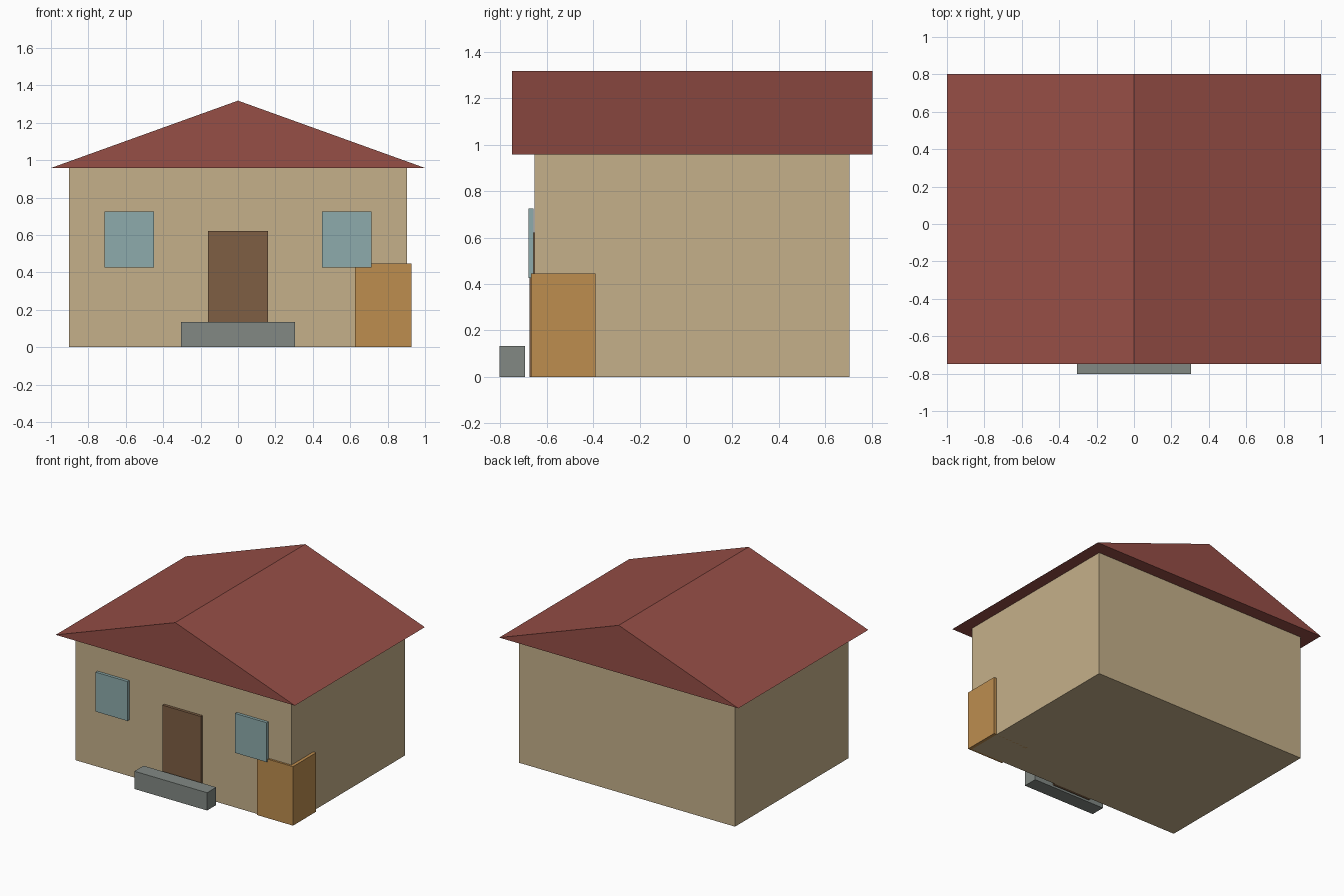
import bpy, bmesh

if "Cube" in bpy.data.objects:
    bpy.data.objects.remove(bpy.data.objects["Cube"])


def material(name, rgb):
    # sRGB bytes to linear diffuse colour
    lin = [((c / 255 + 0.055) / 1.055) ** 2.4 for c in rgb]
    m = bpy.data.materials.new(name)
    m.diffuse_color = (*lin, 1)
    m.use_nodes = True
    m.node_tree.nodes["Principled BSDF"].inputs["Base Color"].default_value = m.diffuse_color
    return m


def finish(name, bm, mat):
    bmesh.ops.recalc_face_normals(bm, faces=bm.faces)
    me = bpy.data.meshes.new(name)
    bm.to_mesh(me)
    bm.free()
    me.materials.append(mat)
    ob = bpy.data.objects.new(name, me)
    bpy.context.collection.objects.link(ob)
    return ob


def prism(name, profile, y0, y1, mat):
    # extrude an x-z profile along y
    bm = bmesh.new()
    face = bm.faces.new([bm.verts.new((x, y0, z)) for x, z in profile])
    ext = bmesh.ops.extrude_face_region(bm, geom=[face])["geom"]
    verts = [g for g in ext if isinstance(g, bmesh.types.BMVert)]
    bmesh.ops.translate(bm, verts=verts, vec=(0, y1 - y0, 0))
    return finish(name, bm, mat)


def box(name, x, y, z, mat):
    profile = [(x[0], z[0]), (x[1], z[0]), (x[1], z[1]), (x[0], z[1])]
    return prism(name, profile, y[0], y[1], mat)


plaster = material("beige plaster", (197, 176, 138))
tile = material("red roof", (150, 78, 70))
wood = material("brown door", (126, 95, 68))
glass = material("blue glass", (141, 171, 172))
stone = material("grey stone", (130, 137, 132))
crate_wood = material("orange wood", (189, 141, 79))

# House body and gable roof
box("walls", (-0.903, 0.903), (-0.652, 0.704), (0, 0.958), plaster)
prism("roof", [(-1, 0.958), (1, 0.958), (0, 1.318)], -0.749, 0.803, tile)

# Door and doorstep
box("door", (-0.16, 0.16), (-0.673, -0.651), (0, 0.622), wood)
box("doorstep", (-0.304, 0.304), (-0.803, -0.694), (0, 0.134), stone)

# Pair of windows
for side, x in (("left", (-0.715, -0.45)), ("right", (0.45, 0.715))):
    box(side + "_window", x, (-0.678, -0.656), (0.427, 0.725), glass)

# Storage box at the front right corner
box("storage_box", (0.625, 0.927), (-0.667, -0.39), (0, 0.446), crate_wood)
